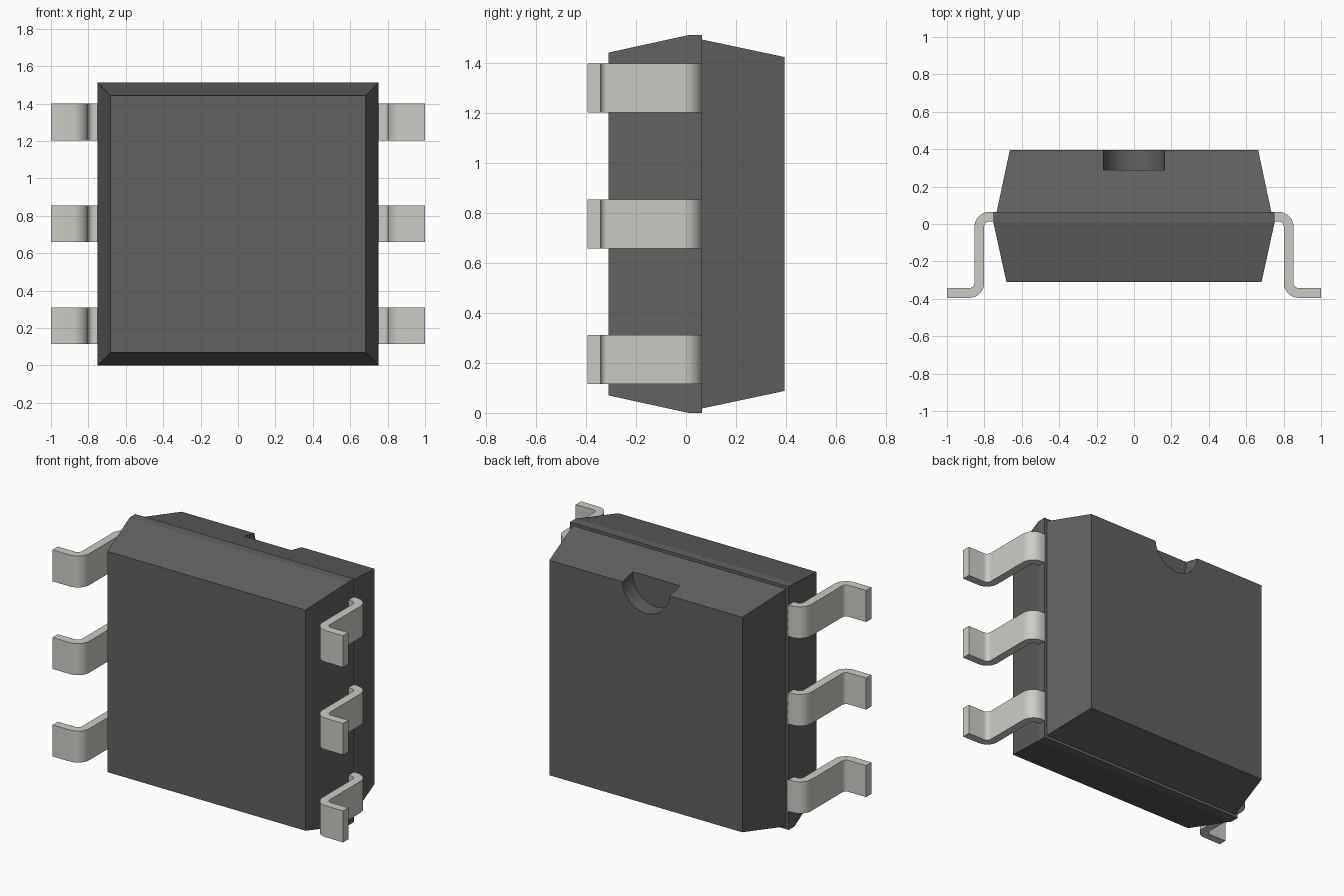
import bpy, bmesh, math
from mathutils import Vector

if "Cube" in bpy.data.objects:
    bpy.data.objects.remove(bpy.data.objects["Cube"])


def material(name, color):
    mat = bpy.data.materials.new(name)
    mat.diffuse_color = (*color, 1)
    mat.use_nodes = True
    mat.node_tree.nodes["Principled BSDF"].inputs["Base Color"].default_value = mat.diffuse_color
    return mat


def add_object(name, bm, mat):
    bmesh.ops.recalc_face_normals(bm, faces=bm.faces)
    mesh = bpy.data.meshes.new(name)
    bm.to_mesh(mesh)
    bm.free()
    obj = bpy.data.objects.new(name, mesh)
    bpy.context.collection.objects.link(obj)
    mesh.materials.append(mat)
    return obj


def loft(bm, rings):
    """Join successive quads of points into a closed solid."""
    rings = [[bm.verts.new(p) for p in ring] for ring in rings]
    for a, b in zip(rings, rings[1:]):
        for i in range(4):
            j = (i + 1) % 4
            bm.faces.new((a[i], a[j], b[j], b[i]))
    bm.faces.new(rings[0])
    bm.faces.new(rings[-1])


def activate(obj):
    bpy.ops.object.select_all(action='DESELECT')
    obj.select_set(True)
    bpy.context.view_layer.objects.active = obj


plastic = material("dark_plastic", (0.12, 0.12, 0.12))
metal = material("pin_metal", (0.6, 0.6, 0.56))

# Tapered package body: (y, inset from the widest outline)
W, H = 0.752, 1.513
sections = [(-0.31, 0.07), (0.01, 0), (0.065, 0), (0.065, 0.018), (0.395, 0.088)]
bm = bmesh.new()
loft(bm, [[(-W + d, y, d), (W - d, y, d), (W - d, y, H - d), (-W + d, y, H - d)]
          for y, d in sections])
body = add_object("package_body", bm, plastic)

# Half-round orientation notch at the top of the back face
bpy.ops.mesh.primitive_cylinder_add(vertices=48, radius=0.163, depth=0.3,
                                    location=(0, 0.29 + 0.15, 1.435),
                                    rotation=(math.pi / 2, 0, 0))
cutter = bpy.context.object
cutter.name = "notch_cutter"
cutter.hide_render = True
cutter.data.materials.append(plastic)
cut = body.modifiers.new("notch", 'BOOLEAN')
cut.operation = 'DIFFERENCE'
cut.solver = 'EXACT'
cut.object = cutter
activate(body)
bpy.ops.object.modifier_apply(modifier=cut.name)
bpy.data.objects.remove(cutter)
bpy.ops.object.shade_smooth_by_angle(angle=math.radians(9))

# Gull-wing pin cross-section: pairs of (outer, inner) points along the bends
T, R = 0.052, 0.08
pairs = [((0.745, 0.065), (0.745, 0.065 - T))]
STEPS = 8


def bend(center, start, end, r_first, r_second):
    for i in range(STEPS + 1):
        a = math.radians(start + (end - start) * i / STEPS)
        d = Vector((math.cos(a), math.sin(a)))
        pairs.append((center + d * r_first, center + d * r_second))


bend(Vector((0.853 - R, 0.065 - R)), 90, 0, R, R - T)
bend(Vector((0.853 - T + R, -0.395 + R)), 180, 270, R - T, R)
pairs[-STEPS - 1:] = [(Vector(a), Vector(b)) for a, b in pairs[-STEPS - 1:]]
pairs.append(((1.0, -0.395 + T), (1.0, -0.395)))

# Three pins on each side
PIN = 0.196
for side, label in ((1, "right"), (-1, "left")):
    for n, z in enumerate((0.213, 0.757, 1.302), 1):
        lo, hi = z - PIN / 2, z + PIN / 2
        bm = bmesh.new()
        loft(bm, [[(side * a[0], a[1], lo), (side * b[0], b[1], lo),
                   (side * b[0], b[1], hi), (side * a[0], a[1], hi)]
                  for a, b in pairs])
        pin = add_object(f"{label}_pin_{n}", bm, metal)
        activate(pin)
        bpy.ops.object.shade_smooth_by_angle(angle=math.radians(30))
